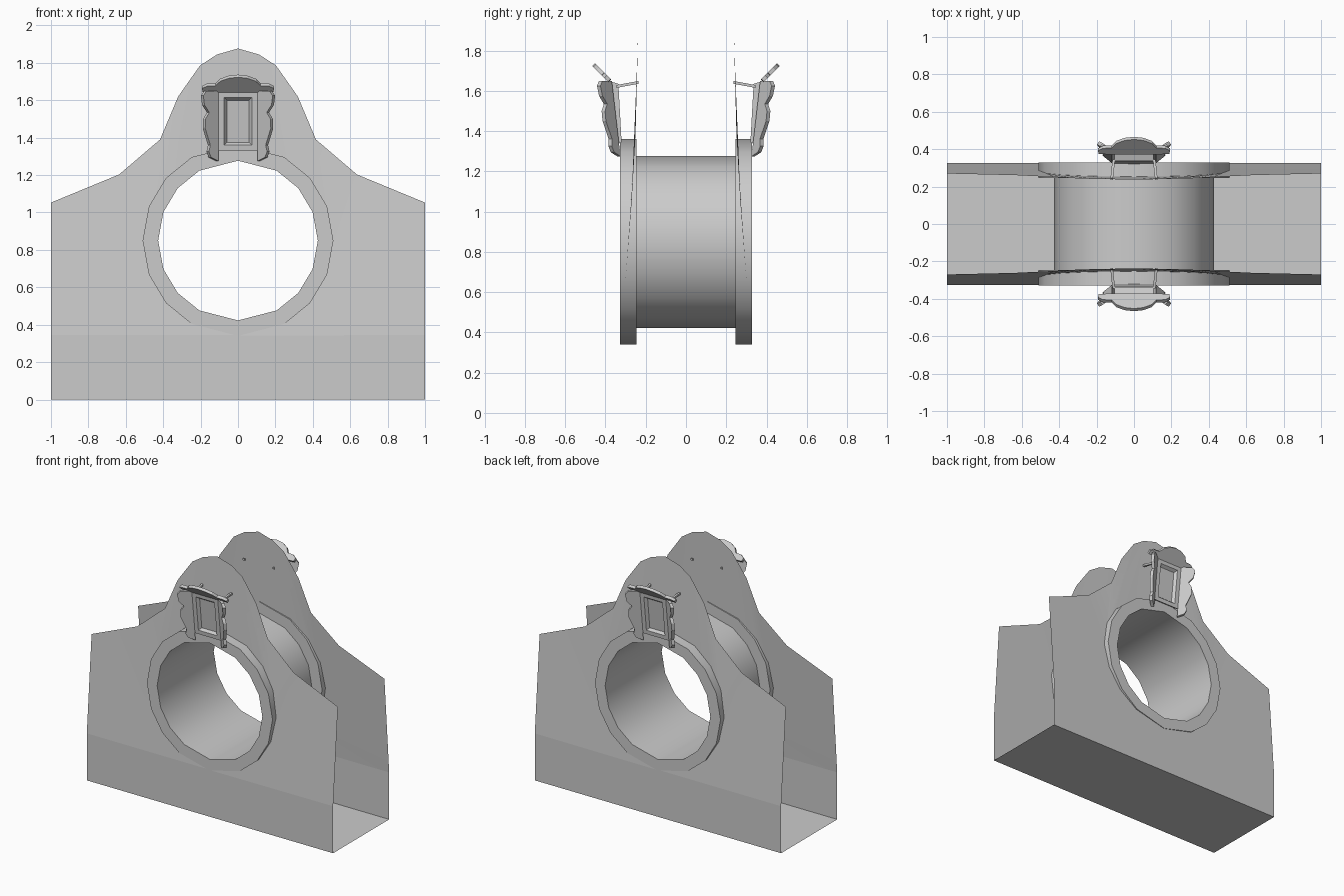
import bpy, math
from mathutils import Vector

if "Cube" in bpy.data.objects:
    bpy.data.objects.remove(bpy.data.objects["Cube"])


def make(name, verts, faces, smooth=None):
    me = bpy.data.meshes.new(name)
    me.from_pydata([tuple(v) for v in verts], [], faces)
    ob = bpy.data.objects.new(name, me)
    bpy.context.collection.objects.link(ob)
    bpy.ops.object.select_all(action='DESELECT')
    ob.select_set(True)
    bpy.context.view_layer.objects.active = ob
    bpy.ops.object.mode_set(mode='EDIT')
    bpy.ops.mesh.select_all(action='SELECT')
    bpy.ops.mesh.normals_make_consistent(inside=False)
    bpy.ops.object.mode_set(mode='OBJECT')
    if smooth:
        bpy.ops.object.shade_smooth_by_angle(angle=math.radians(smooth))
    return ob


def plate(name, pts, offset):
    """Flat outline given thickness along an offset vector."""
    n = len(pts)
    verts = list(pts) + [p + offset for p in pts]
    faces = [list(range(n)), list(range(n, 2 * n))]
    faces += [[i, (i + 1) % n, n + (i + 1) % n, n + i] for i in range(n)]
    return make(name, verts, faces)


def rings(name, loops, closed=False, smooth=None):
    """Skin a series of equal-length closed loops."""
    n = len(loops[0])
    verts = [v for lp in loops for v in lp]
    m = len(loops)
    faces = []
    for k in range(m if closed else m - 1):
        a, b = k * n, ((k + 1) % m) * n
        faces += [[a + i, a + (i + 1) % n, b + (i + 1) % n, b + i] for i in range(n)]
    return make(name, verts, faces, smooth)


# Sixteen-sided opening shared by the barrel, collars and walls
CZ = 0.85
HALF = [90, 61, 41, 21, 0, -21, -41, -61, -90]
ANG = HALF + [180 - a for a in HALF[-2:0:-1]]


def circle(r, y):
    return [Vector((r * math.cos(math.radians(a)), y, CZ + r * math.sin(math.radians(a)))) for a in ANG]


def wall_y(z):
    """Wall leans inward as it rises."""
    key = [(0, .325), (.345, .325), (1.05, .27), (1.4, .25), (1.9, .238)]
    for (z0, y0), (z1, y1) in zip(key, key[1:]):
        if z <= z1:
            return y0 + (y1 - y0) * (z - z0) / (z1 - z0)
    return key[-1][1]


rings("barrel", [circle(.427, -.247), circle(.427, .247)], smooth=35)
make("floor", [(-1, -.325, 0), (1, -.325, 0), (1, .325, 0), (-1, .325, 0)], [[0, 1, 2, 3]])

OUT = [(0, 1.877), (.112, 1.845), (.203, 1.786), (.32, 1.62), (.417, 1.39),
       (.636, 1.203), (1, 1.053), (1, .345), (0, .342)]
OUTLINE = OUT + [(-x, z) for x, z in OUT[-2:0:-1]]

DOOR = [(0, 1.275), (.05, 1.295), (.065, 1.325), (.055, 1.36), (.09, 1.45), (.088, 1.5),
        (.062, 1.535), (.095, 1.575), (.103, 1.625), (.08, 1.65), (0, 1.65)]
FLAP = [(.19, .005), (.192, .03), (.165, .048), (.12, .05), (.095, .085), (.05, .108)]
FLAP = [(.105, 0)] + FLAP + [(0, .116)] + [(-x, v) for x, v in FLAP[::-1]] + [(-.105, 0)]


def lamp_y(z):
    """Depth of the lamp's tilted front face."""
    return .343 + (z - 1.28) * .115


for side, sy in (("front", -1), ("back", 1)):
    # Side wall with round opening, and its vertical lower band
    hole = circle(.505, 0)
    for v in hole:
        v.y = sy * wall_y(v.z)
    rings(side + "_wall", [[Vector((x, sy * wall_y(z), z)) for x, z in OUTLINE], hole], smooth=35)
    y = sy * .325
    make(side + "_wall_base", [(-1, y, 0), (1, y, 0), (1, y, .345), (-1, y, .345)], [[0, 1, 2, 3]])

    # Raised collar round the opening
    rings(side + "_collar", [circle(.51, sy * .247), circle(.51, sy * .328),
                             circle(.427, sy * .328), circle(.427, sy * .247)], closed=True, smooth=35)

    # Lamp housing with a recessed window
    def rect(w, z0, z1, f):
        return [Vector((x, sy * f(z), z)) for x, z in ((-w, z0), (w, z0), (w, z1), (-w, z1))]

    loops = [rect(.105, 1.345, 1.635, lambda z: .32 + (z - 1.345) * .055),
             rect(.105, 1.33, 1.65, lamp_y),
             rect(.075, 1.36, 1.615, lamp_y),
             rect(.06, 1.375, 1.60, lambda z: lamp_y(z) - .02)]
    verts = [v for lp in loops for v in lp]
    faces = [[0, 1, 2, 3], [12, 13, 14, 15]]
    for k in range(3):
        faces += [[4 * k + i, 4 * k + (i + 1) % 4, 4 * k + 4 + (i + 1) % 4, 4 * k + 4 + i] for i in range(4)]
    make(side + "_lamp_housing", verts, faces)

    # Scalloped top flap
    plate(side + "_top_flap",
          [Vector((x, sy * (.385 + .7 * v), 1.642 + .7 * v)) for x, v in FLAP],
          Vector((0, -sy * .014, .014)))

    for hand, sx in (("left", -1), ("right", 1)):
        # Scalloped side doors
        plate(f"{side}_{hand}_door",
              [Vector((sx * (.105 + .78 * s), sy * (lamp_y(z) + .58 * s), z)) for s, z in DOOR],
              Vector((sx * .013, -sy * .017, 0)))
        # Thin support rod passing through the wall
        a, b = Vector((sx * .108, sy * .345, 1.622)), Vector((sx * .12, sy * .236, 1.642))
        w = .007
        plate(f"{side}_{hand}_rod",
              [a + Vector((dx * w, 0, dz * w)) for dx, dz in ((-1, -1), (1, -1), (1, 1), (-1, 1))], b - a)
